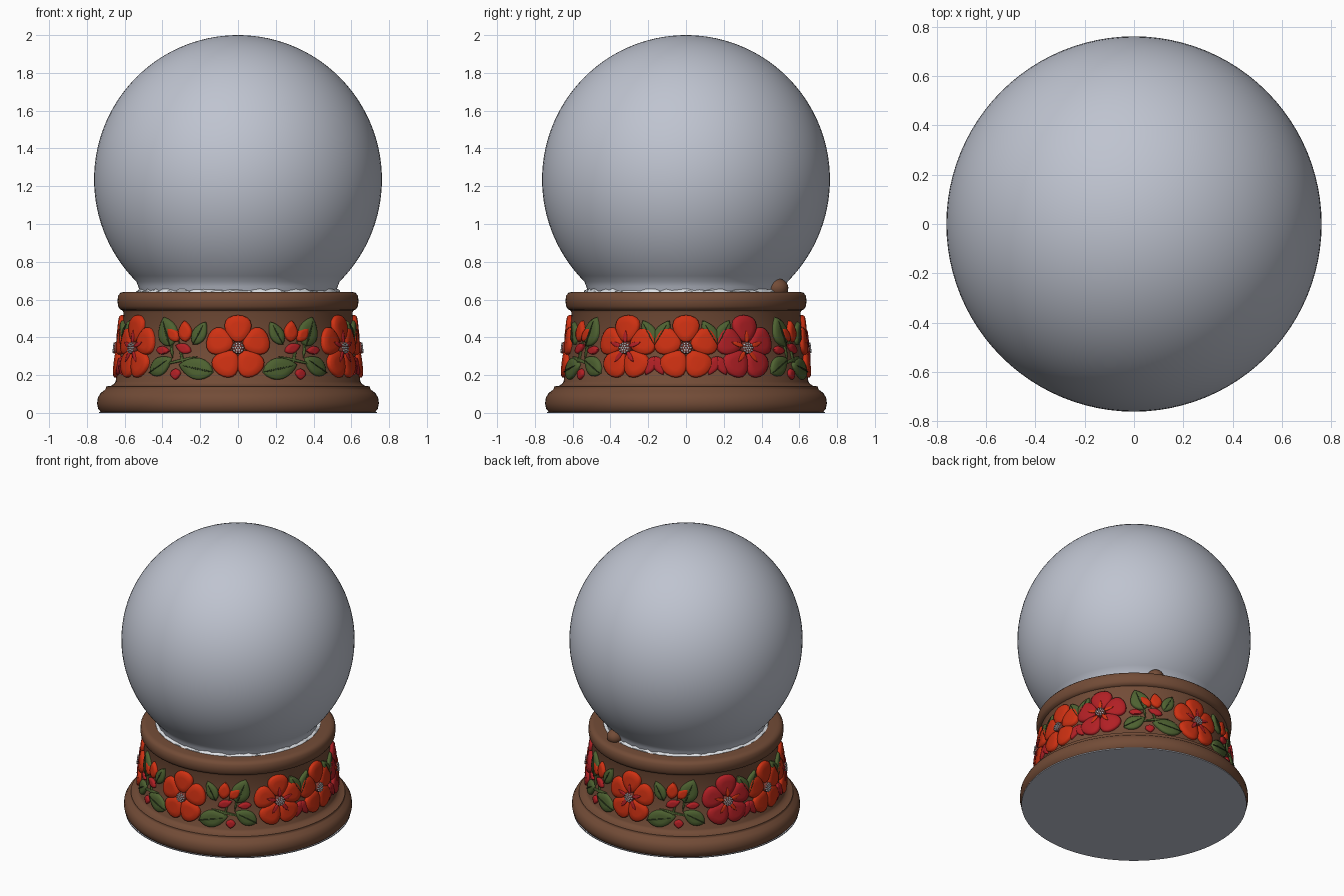
import bpy, bmesh, math, random
from math import sin, cos, pi, radians

if "Cube" in bpy.data.objects:
    bpy.data.objects.remove(bpy.data.objects["Cube"])
random.seed(4)


def mat(name, r, g, b):
    m = bpy.data.materials.new(name)
    m.diffuse_color = (r, g, b, 1)
    m.use_nodes = True
    m.node_tree.nodes["Principled BSDF"].inputs["Base Color"].default_value = m.diffuse_color
    return m


BROWN = mat("wood brown", .17, .072, .038)
ORANGE = mat("orange red", .62, .03, .006)
CRIMSON = mat("crimson", .44, .014, .018)
GREEN = mat("leaf green", .075, .12, .03)
DARK = mat("dark green", .03, .05, .015)
GLASS = mat("globe grey", .52, .55, .63)
SNOW = mat("snow white", .75, .78, .82)
CENTRE = mat("flower centre brown", .2, .04, .03)


def finish(bm, name, m, angle=40):
    bmesh.ops.recalc_face_normals(bm, faces=bm.faces)
    me = bpy.data.meshes.new(name)
    bm.to_mesh(me)
    bm.free()
    me.materials.append(m)
    ob = bpy.data.objects.new(name, me)
    bpy.context.collection.objects.link(ob)
    bpy.ops.object.select_all(action='DESELECT')
    ob.select_set(True)
    bpy.context.view_layer.objects.active = ob
    bpy.ops.object.shade_smooth_by_angle(angle=radians(angle))
    return ob


def lathe(name, prof, m, n=96, wobble=0):
    """Spin (radius, z) points round the z axis."""
    bm = bmesh.new()
    rings = []
    for r, z in prof:
        if r < 1e-5:
            rings.append([bm.verts.new((0, 0, z))])
        else:
            rings.append([bm.verts.new((r * sin(2 * pi * i / n), -r * cos(2 * pi * i / n),
                                        z + random.uniform(-wobble, wobble))) for i in range(n)])
    for a, b in zip(rings, rings[1:]):
        for i in range(n):
            j = (i + 1) % n
            f = [a[i % len(a)], a[j % len(a)], b[j % len(b)], b[i % len(b)]]
            bm.faces.new(list(dict.fromkeys(f)))
    return finish(bm, name, m)


def body_r(z):
    return .648 - (z - .15) * .11


def add_relief(bm, outline, th, z, turn, h, lift=0):
    """Domed patch with a (u, v) outline, wrapped on the base wall at angle th, height z."""
    c, s = cos(turn), sin(turn)
    cu = sum(p[0] for p in outline) / len(outline)
    cv = sum(p[1] for p in outline) / len(outline)

    def put(u, v, d):
        u, v = u * c - v * s, u * s + v * c
        r = body_r(z + v) + d + lift
        a = radians(th) + u / .63
        return bm.verts.new((r * sin(a), -r * cos(a), z + v))
    rings = [[put(cu + (u - cu) * k, cv + (v - cv) * k, d * h) for u, v in outline]
             for k, d in ((1, -.4), (.97, .55), (.85, .9), (.45, 1))]
    top = put(cu, cv, h * .95)
    n = len(outline)
    for a, b in zip(rings, rings[1:]):
        for i in range(n):
            bm.faces.new((a[i], a[(i + 1) % n], b[(i + 1) % n], b[i]))
    for i in range(n):
        bm.faces.new((rings[-1][i], rings[-1][(i + 1) % n], top))


def leaf_shape(length, width, n=10, power=.8):
    side = [(length * i / n, width * sin(pi * (i / n) ** .85) ** power) for i in range(n + 1)]
    return side + [(u, -v) for u, v in side[-2:0:-1]]


def petal_shape(n=20):
    pts = []
    for i in range(n):
        t = 2 * pi * i / n
        pts.append((.1 + .074 * cos(t), .072 * sin(t) * (1 + .28 * cos(t))))
    return pts


def patch(name, shapes, m):
    bm = bmesh.new()
    for s in shapes:
        add_relief(bm, *s)
    return finish(bm, name, m, 60)


# Wooden base: foot ring, tapered wall and top ring
lathe("base", [(.60, .004), (.725, .004), (.74, .02), (.746, .05), (.742, .08), (.728, .105),
               (.705, .122), (.70, .128), (.70, .14), (.672, .143), (.655, .155), (.648, .165),
               (.606, .53), (.612, .543), (.625, .548), (.635, .565), (.638, .592), (.635, .62),
               (.622, .636), (.60, .641), (.54, .641), (.52, .62), (0, .62)], BROWN)
lathe("base_underside", [(0, 0), (.735, 0), (.735, .006)], GLASS)

# Globe: sphere that runs tangentially into the top ring
prof = [(.762 * sin(a), 1.236 + .764 * cos(a)) for a in [pi * i / 60 for i in range(46)]]
prof[0] = (0, 2.0)
lathe("globe", prof + [(.528, .67), (.515, .62)], GLASS)

# Uneven snow edge, and the stump that pokes through the glass
lathe("snow_edge", [(.50, .655), (.528, .65), (.54, .64), (.54, .625)], SNOW, 110, .008)
bm = bmesh.new()
bmesh.ops.create_uvsphere(bm, u_segments=20, v_segments=12, radius=1)
for v in bm.verts:
    v.co = (v.co.x * .055 + .225, v.co.y * .06 + .482, v.co.z * .05 + .662)
finish(bm, "stump", BROWN)

# Eight five-petalled flowers
for i, th in enumerate((0, 60, 90, 120, 180, -120, -90, -60)):
    main = CRIMSON if abs(th) == 120 else ORANGE
    vein = ORANGE if abs(th) == 120 else CRIMSON
    turns = [pi / 2 + k * 2 * pi / 5 for k in range(5)]
    patch(f"flower_petals_{i}", [(petal_shape(), th, .345, t, .024) for t in turns], main)
    if abs(th) in (60, 120, 180):
        patch(f"flower_veins_{i}", [([(u + .02, v) for u, v in leaf_shape(.075, .012, 6)],
                                     th, .345, t, .008, .02) for t in turns], vein)
    disc = [(.034 * cos(k * pi / 8), .034 * sin(k * pi / 8)) for k in range(16)]
    patch(f"flower_centre_{i}", [(disc, th, .345, 0, .028, .004)], CENTRE)
    dot = [(.0055 * cos(k * pi / 3), .0055 * sin(k * pi / 3)) for k in range(6)]
    dots = [(0, 0)] + [(.013 * cos(k * pi / 3), .013 * sin(k * pi / 3)) for k in range(6)] \
        + [(.025 * cos(k * pi / 5), .025 * sin(k * pi / 5)) for k in range(10)]
    patch(f"flower_stamens_{i}", [([(u + a, v + b) for u, v in dot], th, .345, 0, .006, .03)
                                  for a, b in dots], SNOW)

# Leaf sprays: (angle, z, turn in degrees, length, half width), for the sector from 0 to 60
WIDE_LEAVES = [(11.5, .215, 12, .20, .058), (34, .35, 68, .17, .062), (46, .21, 150, .16, .05),
               (22, .36, 118, .14, .04)]
WIDE_BUDS = [(26, .375, 82, .115, .04), (30, .38, 45, .10, .03)]
WIDE_RED = [(23, .325, 20, .10, .026), (31, .235, -95, .06, .03), (43, .335, 185, .09, .022)]
WIDE_STEMS = [(19, .30, -12, .24, .008), (26, .22, 75, .17, .007), (33, .29, 80, .12, .007)]
# The same for the narrow gap from 60 to 90
NARROW_LEAVES = [(75, .36, 60, .15, .04), (75, .36, 120, .15, .04)]
NARROW_RED = [(75, .30, -65, .11, .03), (75, .30, -115, .11, .03)]


def mirrored(items, side, back):
    """Reflect sprays left to right and front to back."""
    out = []
    for th, z, turn, ln, w in items:
        if back:
            th, turn = 180 - th, 180 - turn
        if side < 0:
            th, turn = -th, 180 - turn
        out.append((th, z, turn, ln, w))
    return out


def spray(name, items, m, h, lift=0, scale=1, thin=1):
    patch(name, [(leaf_shape(ln * scale, w * thin), th, z, radians(t), h, lift)
                 for th, z, t, ln, w in items], m)


for side in (1, -1):
    for back in (False, True):
        tag = ("back_" if back else "front_") + ("right" if side > 0 else "left")
        leaves = mirrored(WIDE_LEAVES + NARROW_LEAVES, side, back)
        spray("leaves_" + tag, leaves, GREEN, .020)
        spray("leaf_ribs_" + tag, leaves, DARK, .005, .0185, .85, .08)
        spray("stems_" + tag, mirrored(WIDE_STEMS, side, back), GREEN, .012)
        spray("buds_" + tag, mirrored(WIDE_BUDS, side, back), ORANGE, .022)
        spray("red_petals_" + tag, mirrored(WIDE_RED + NARROW_RED, side, back), CRIMSON, .018)
